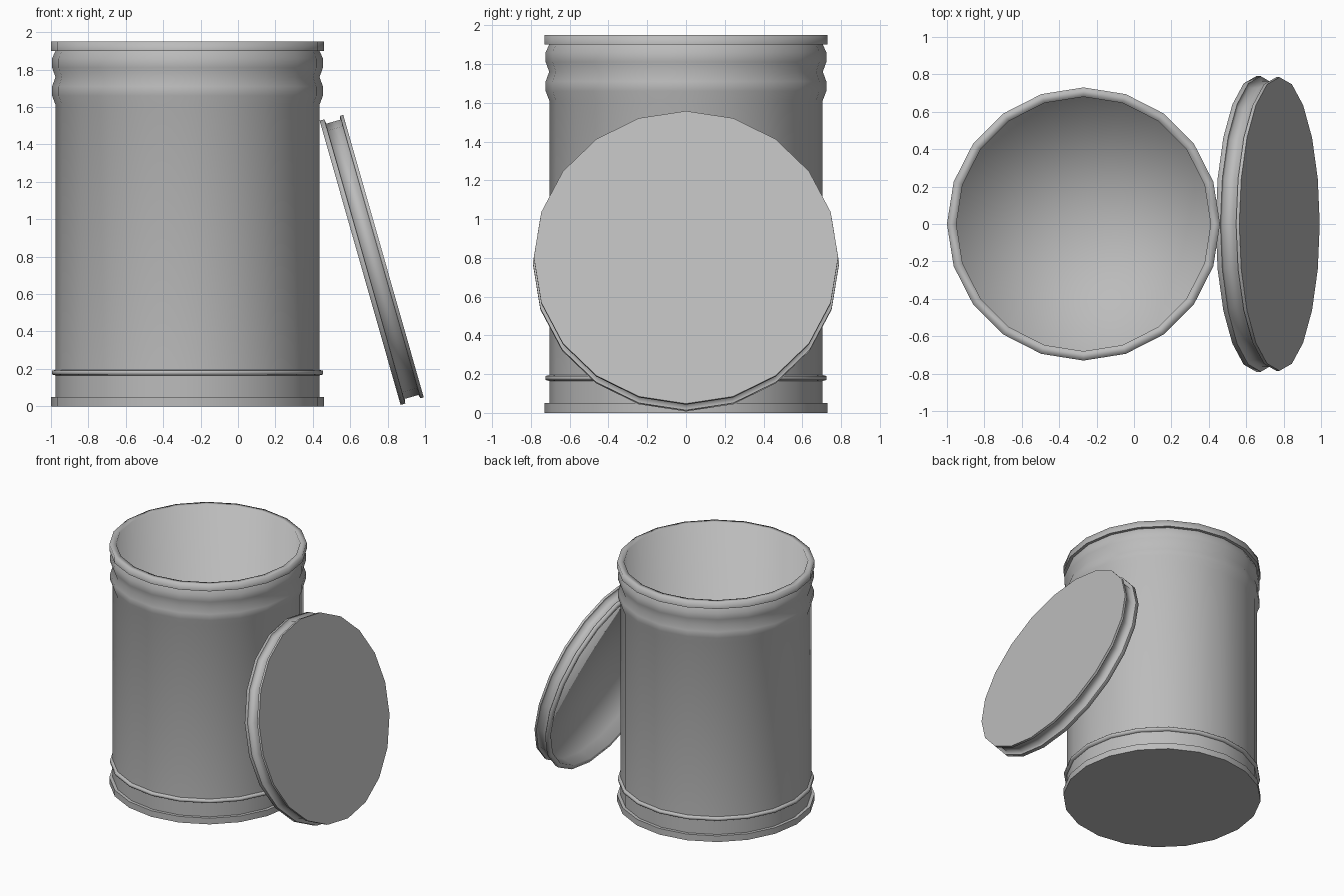
import bpy, bmesh, math
from mathutils import Matrix, Vector

cube = bpy.data.objects.get("Cube")
if cube:
    bpy.data.objects.remove(cube, do_unlink=True)

SIDES = 20

# Single grey metal
grey = bpy.data.materials.new("grey_metal")
grey.use_nodes = True
colour = (0.5, 0.5, 0.5, 1)
grey.diffuse_color = colour
grey.node_tree.nodes["Principled BSDF"].inputs["Base Color"].default_value = colour


def lathe(name, profile, matrix):
    """Spin (radius, height, sharp) points round z; radius 0 closes the ends."""
    bm = bmesh.new()
    rings = []
    for r, z, sharp in profile:
        if r == 0:
            rings.append([bm.verts.new((0, 0, z))] * SIDES)
        else:
            rings.append([bm.verts.new((r * math.cos(a), r * math.sin(a), z))
                          for a in (math.tau * i / SIDES for i in range(SIDES))])
    for low, high in zip(rings, rings[1:]):
        for i in range(SIDES):
            j = (i + 1) % SIDES
            corners = list(dict.fromkeys((low[i], low[j], high[j], high[i])))
            bm.faces.new(corners).smooth = True
    # Keep the chosen rings crisp
    for ring, (r, z, sharp) in zip(rings, profile):
        if sharp:
            for i in range(SIDES):
                bm.edges.get((ring[i], ring[(i + 1) % SIDES])).smooth = False
    bmesh.ops.recalc_face_normals(bm, faces=bm.faces)
    mesh = bpy.data.meshes.new(name)
    bm.to_mesh(mesh)
    bm.free()
    mesh.materials.append(grey)
    obj = bpy.data.objects.new(name, mesh)
    obj.matrix_world = matrix
    bpy.context.collection.objects.link(obj)
    return obj


# Open canister: foot, thin bead, plain wall, two swells, rim, then the inside
lathe("canister", [
    (0, 0, False), (0.73, 0, True), (0.73, 0.05, True), (0.705, 0.05, True),
    (0.705, 0.165, True), (0.725, 0.17, False), (0.725, 0.19, False), (0.705, 0.195, True),
    (0.705, 1.61, False), (0.724, 1.66, False), (0.724, 1.71, False),
    (0.706, 1.76, False), (0.724, 1.81, False), (0.724, 1.86, False),
    (0.706, 1.90, True), (0.73, 1.90, True), (0.73, 1.95, False),
    (0.68, 1.95, False), (0.68, 0.05, False), (0, 0.05, False),
], Matrix.Translation((-0.27, 0, 0)))

# Lid: hollow dish with two flanges, leaning on the canister's left side
tilt = math.radians(90 - 15.9)
lathe("lid", [
    (0, 0.13, False), (0.785, 0.13, True), (0.785, 0.112, True), (0.765, 0.106, False),
    (0.765, 0.03, False), (0.79, 0.026, True), (0.79, 0, False),
    (0.755, 0, False), (0.755, 0.10, False), (0, 0.10, False),
], Matrix.Translation((0.653, 0, 0.767)) @ Matrix.Rotation(tilt, 4, "Y"))
